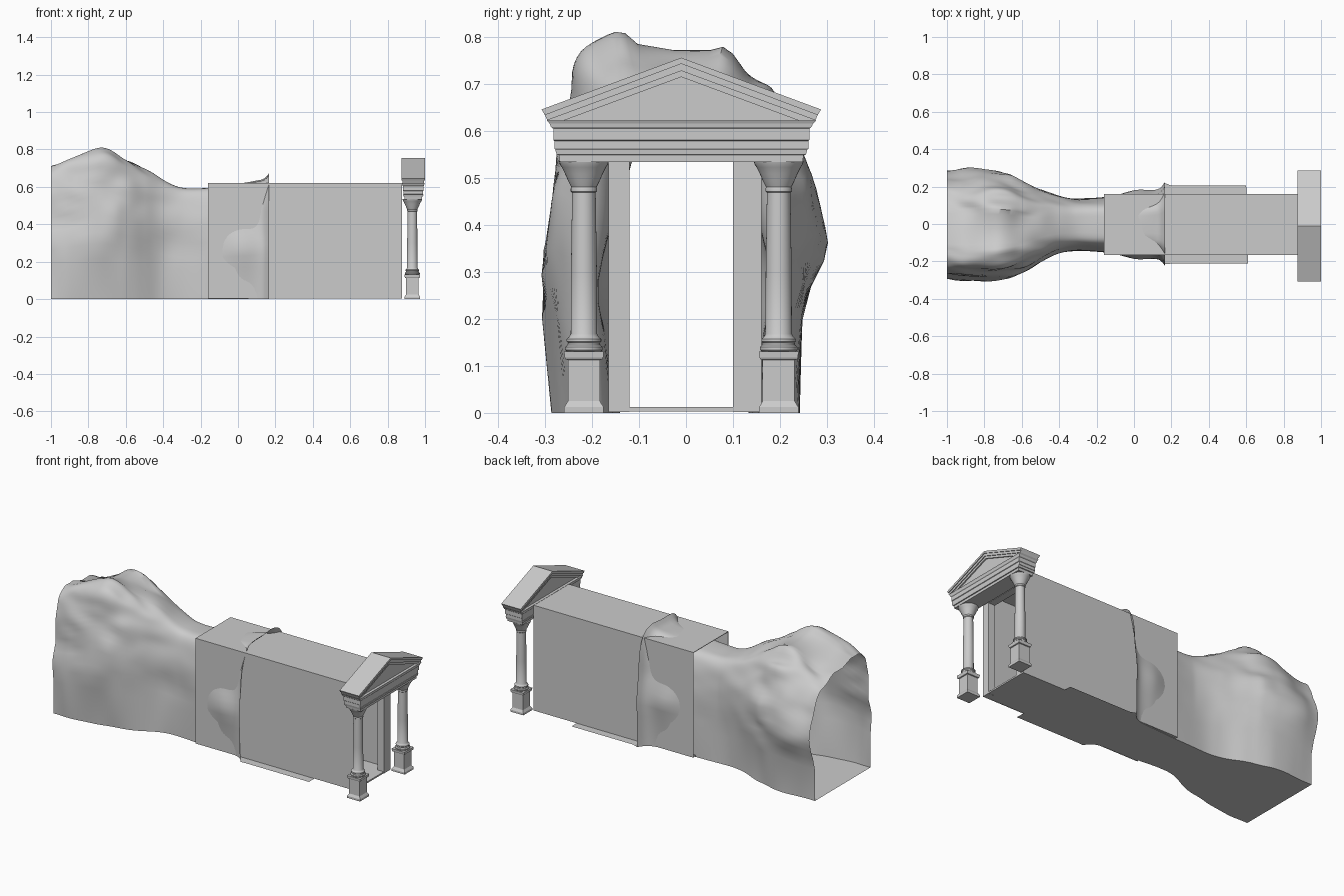
import bpy, bmesh, math
from mathutils import Vector, noise

if "Cube" in bpy.data.objects:
    bpy.data.objects.remove(bpy.data.objects["Cube"])

CY = -0.01      # portal centre line in y
CX = 0.937      # portal centre in x


def make(name, bm, angle=None):
    bmesh.ops.recalc_face_normals(bm, faces=bm.faces[:])
    me = bpy.data.meshes.new(name)
    bm.to_mesh(me)
    bm.free()
    ob = bpy.data.objects.new(name, me)
    bpy.context.collection.objects.link(ob)
    if angle:
        bpy.ops.object.select_all(action='DESELECT')
        ob.select_set(True)
        bpy.context.view_layer.objects.active = ob
        bpy.ops.object.shade_smooth_by_angle(angle=math.radians(angle))
    return ob


def loft(bm, rings, caps=True):
    """Skin a stack of closed rings."""
    vs = [[bm.verts.new(p) for p in r] for r in rings]
    n = len(vs[0])
    for a, b in zip(vs, vs[1:]):
        for i in range(n):
            j = (i + 1) % n
            bm.faces.new((a[i], a[j], b[j], b[i]))
    if caps:
        bm.faces.new(vs[0])
        bm.faces.new(vs[-1])


def prism(name, pts, x0, x1):
    """Extrude a (y, z) outline along x."""
    bm = bmesh.new()
    loft(bm, [[(x, y, z) for y, z in pts] for x in (x0, x1)])
    return make(name, bm)


def rect_stack(bm, cx, cy, rows):
    """Stack of rectangles: z, half y, half x."""
    loft(bm, [[(cx + sx * hx, cy + sy * hy, z) for sx, sy in ((-1, -1), (1, -1), (1, 1), (-1, 1))]
              for z, hy, hx in rows])


def interp(table, x, k):
    """Smooth (cubic) lookup of column k in a station table."""
    i = max(j for j in range(len(table) - 1) if j == 0 or table[j][0] <= x)
    a, b = table[i], table[i + 1]
    p, q = table[max(i - 1, 0)], table[min(i + 2, len(table) - 1)]
    h = b[0] - a[0]
    t = (x - a[0]) / h
    ma = (b[k] - p[k]) / (b[0] - p[0]) * h
    mb = (q[k] - a[k]) / (q[0] - a[0]) * h
    return ((2*t**3 - 3*t*t + 1) * a[k] + (t**3 - 2*t*t + t) * ma
            + (-2*t**3 + 3*t*t) * b[k] + (t**3 - t*t) * mb)


# Rock cave: stations of x, left y, right y, roof height
cave = [(-1, -.285, .24, .69), (-.9, -.292, .24, .725), (-.74, -.285, .235, .775),
        (-.6, -.248, .195, .735), (-.5, -.20, .16, .695), (-.4, -.155, .138, .635),
        (-.3, -.142, .135, .595), (-.16, -.150, .142, .593), (0, -.156, .151, .615),
        (.09, -.163, .158, .630), (.14, -.182, .180, .642), (.165, -.214, .215, .668)]
NX, NT = 84, 56
bm = bmesh.new()
grid = []
for i in range(NX + 1):
    x = -1 + 1.165 * i / NX
    l, r, h = (interp(cave, x, k) for k in (1, 2, 3))
    c, w = (l + r) / 2, (r - l) / 2
    wide = max(0, min(1, (-x - .3) / .35))       # rougher in the big chamber
    row = []
    for j in range(NT + 1):
        a = math.pi * (1 - j / NT)
        ca, sa = math.cos(a), max(0, math.sin(a))
        u = math.copysign(abs(ca) ** .42, ca)
        v = sa ** .45
        y, z = c + w * u, h * v
        z *= 1 - .06 * wide * u * v
        # mid-height bulge that breaks through the hall walls
        y += u * .034 * math.exp(-((z - .27) / .10) ** 2 - ((x - .03) / .12) ** 2)
        # right side of the chamber leans out at mid height
        if u > 0:
            y += u * .055 * wide * math.exp(-((z - .40) / .17) ** 2)
        p = Vector((x * 3.2, y * 6, z * 6))
        n = noise.noise(p) + .5 * noise.noise(p * 2.1)
        amp = .006 + .022 * wide
        y += n * amp * u
        if j in (0, NT):
            z = 0
        else:
            ridge = noise.noise(Vector((x * 5, y * 14, 3.7)))
            z += (n * amp + ridge * (.006 + .03 * wide)) * v ** 6
        row.append(bm.verts.new((x, y, z)))
    grid.append(row)
for a, b in zip(grid, grid[1:]):
    for j in range(NT):
        bm.faces.new((a[j], a[j + 1], b[j + 1], b[j]))
# Cave floor follows the rock outline, then runs on under the hall
left = [g[0].co.xy for g in grid] + [(.2, -.212), (.61, -.212)]
right = [g[-1].co.xy for g in grid] + [(.2, .205), (.60, .205)]
make("rock_cave", bm.copy(), 50)
bm.clear()
lv = [bm.verts.new((x, y, 0)) for x, y in left]
rv = [bm.verts.new((x, y, 0)) for x, y in right]
for i in range(len(lv) - 1):
    bm.faces.new((lv[i], lv[i + 1], rv[i + 1], rv[i]))
make("cave_floor", bm)

# Hall: thin shell, door frame at the front and a floor slab
W = .003
prism("hall_shell", [(-.165, .002), (-.165, .62), (.16, .62), (.16, .002),
                     (.16 - W, .002), (.16 - W, .62 - W), (-.165 + W, .62 - W), (-.165 + W, .002)],
      -.16, .876)
prism("door_frame", [(-.164, .002), (-.164, .619), (.159, .619), (.159, .002),
                     (.10, .002), (.10, .54), (-.12, .54), (-.12, .002)], .835, .878)
prism("hall_floor", [(-.162, .003), (.157, .003), (.157, .012), (-.162, .012)], -.16, .877)

# Columns on pedestals
shaft = [(.130, .036), (.134, .040), (.140, .040), (.144, .035), (.149, .034), (.152, .037),
         (.157, .037), (.161, .032), (.168, .028), (.30, .0275), (.468, .025), (.471, .028),
         (.477, .028), (.480, .027), (.492, .033), (.508, .040), (.522, .047), (.528, .051), (.535, .053)]
for side, name in ((-1, "left"), (1, "right")):
    y = CY + side * .207
    bm = bmesh.new()
    rect_stack(bm, .932, y, [(z, w, w) for z, w in (
        (0, .042), (.012, .042), (.025, .034), (.112, .034), (.114, .039),
        (.118, .041), (.129, .042), (.131, .042))])
    make(name + "_pedestal", bm)
    bm = bmesh.new()
    loft(bm, [[(.932 + r * math.cos(t * math.tau / 32), y + r * math.sin(t * math.tau / 32), z)
               for t in range(32)] for z, r in shaft])
    make(name + "_column", bm, 35)

# Entablature with stepped mouldings
bm = bmesh.new()
rect_stack(bm, CX, CY, [(.533, .258, .048), (.548, .260, .048), (.549, .265, .053), (.560, .268, .054),
                        (.561, .270, .052), (.578, .270, .052), (.580, .272, .055), (.604, .272, .055),
                        (.608, .277, .058), (.615, .280, .059), (.622, .287, .062)])
make("entablature", bm)


# Pediment: stepped raking cornices around a recessed gable
def chevron(name, out, top, inn, low, d):
    prism(name, [(CY - out[0], out[1]), (CY, top), (CY + out[0], out[1]),
                 (CY + inn[0], inn[1]), (CY, low), (CY - inn[0], inn[1])], CX - d, CX + d)


chevron("outer_cornice", (.297, .645), .755, (.290, .633), .742, .0625)
chevron("middle_cornice", (.290, .633), .742, (.285, .622), .727, .058)
chevron("inner_cornice", (.285, .622), .727, (.248, .622), .714, .053)
prism("gable_panel", [(CY - .25, .622), (CY + .25, .622), (CY, .715)], CX - .046, CX + .046)
